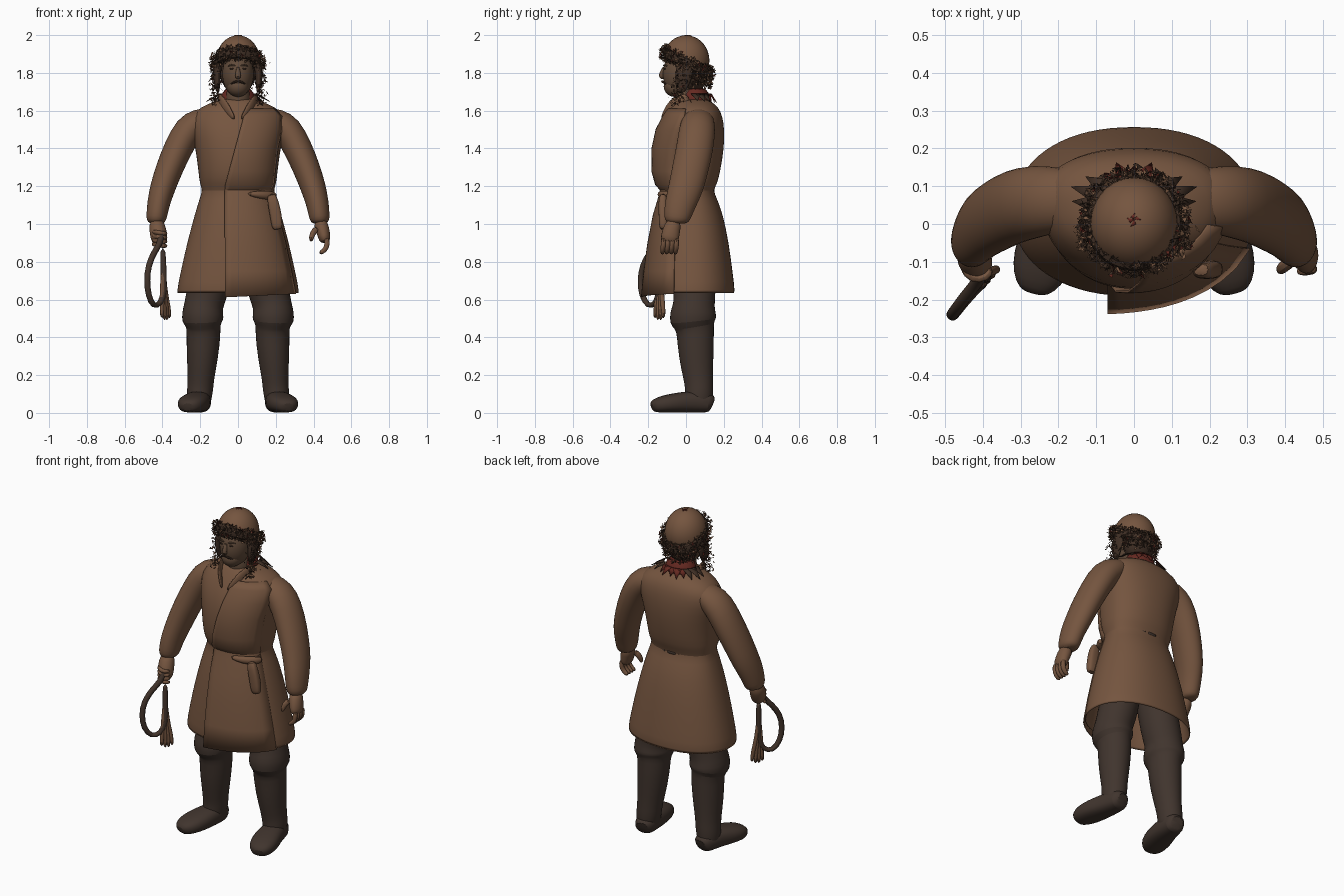
import bpy, bmesh, math, random
from mathutils import Vector
random.seed(4)

def material(name, rgb):
    m = bpy.data.materials.new(name)
    m.diffuse_color = (*rgb, 1)
    return m

COAT = material("coat brown", (0.178, 0.091, 0.05))
BOOT = material("dark leather", (0.052, 0.035, 0.027))
SKIN = material("weathered skin", (0.12, 0.07, 0.042))
FUR = material("dark fur", (0.05, 0.028, 0.018))
RED = material("red lining", (0.13, 0.022, 0.015))
WHIP = material("whip leather", (0.055, 0.034, 0.024))

def finish(name, bm, mats, solid=0, offset=-1, sub=0, recalc=True):
    if recalc:
        bmesh.ops.recalc_face_normals(bm, faces=bm.faces)
    me = bpy.data.meshes.new(name)
    bm.to_mesh(me)
    bm.free()
    ob = bpy.data.objects.new(name, me)
    bpy.context.collection.objects.link(ob)
    for m in mats:
        me.materials.append(m)
    if solid:
        md = ob.modifiers.new("thickness", 'SOLIDIFY')
        md.thickness, md.offset = solid, offset
    if sub:
        md = ob.modifiers.new("smooth", 'SUBSURF')
        md.levels = md.render_levels = sub
    return ob

def bridge(bm, rings, closed=True):
    vs = [[bm.verts.new(p) for p in r] for r in rings]
    n = len(vs[0])
    for a, b in zip(vs, vs[1:]):
        for i in range(n if closed else n - 1):
            j = (i + 1) % n
            bm.faces.new((a[i], a[j], b[j], b[i]))
    return vs

def power(c, e):
    return math.copysign(abs(c) ** e, c)

def tube(name, pts, mat, ref=(0, 1, 0), side=1, seg=14, n=2.0, sub=1):
    """Loft ellipses (x, y, z, r_side, r_ref) along a path."""
    P = [Vector((p[0] * side, p[1], p[2])) for p in pts]
    rings = []
    for i, p in enumerate(pts):
        d = (P[min(i + 1, len(P) - 1)] - P[max(i - 1, 0)]).normalized()
        v = Vector(ref)
        v = (v - d * v.dot(d)).normalized()
        u = v.cross(d)
        rings.append([P[i] + u * p[3] * power(math.cos(a), 2 / n) + v * p[4] * power(math.sin(a), 2 / n)
                      for a in (2 * math.pi * k / seg for k in range(seg))])
    bm = bmesh.new()
    vs = bridge(bm, rings)
    bm.faces.new(vs[0])
    bm.faces.new(vs[-1])
    return finish(name, bm, [mat], sub=sub)

def ball(name, c, r, mat, keep=None):
    bm = bmesh.new()
    bmesh.ops.create_uvsphere(bm, u_segments=28, v_segments=18, radius=1)
    for v in bm.verts:
        v.co = Vector(c) + Vector(v.co[i] * r[i] for i in range(3))
    if keep:
        bmesh.ops.bisect_plane(bm, geom=bm.verts[:] + bm.edges[:] + bm.faces[:],
                               plane_co=keep[0], plane_no=keep[1], clear_inner=True)
    return finish(name, bm, [mat])

# Coat body: z, half width, front y, back y, y of the widest point
COAT_RINGS = [
    (0.63, .328, -.195, .262, .03), (0.75, .304, -.19, .247, .03), (0.9, .27, -.18, .227, .03),
    (1.05, .23, -.16, .197, .03), (1.14, .202, -.138, .162, .03), (1.18, .188, -.13, .143, .03),
    (1.21, .203, -.155, .165, .03), (1.28, .21, -.174, .182, .03), (1.4, .225, -.172, .202, .04),
    (1.5, .25, -.15, .204, .06), (1.57, .25, -.115, .194, .07), (1.62, .2, -.085, .172, .06),
    (1.65, .12, -.06, .13, .04), (1.665, .08, -.05, .11, .03)]
EXP = 2.2

def coat_at(z):
    for a, b in zip(COAT_RINGS, COAT_RINGS[1:]):
        if z <= b[0]:
            t = (z - a[0]) / (b[0] - a[0])
            return [p + (q - p) * t for p, q in zip(a, b)]
    return COAT_RINGS[-1]

rings = []
for z, rx, yf, yb, yc in COAT_RINGS:
    ring = []
    for k in range(36):
        a = 2 * math.pi * k / 36
        s = power(math.sin(a), 2 / EXP)
        ring.append((rx * power(math.cos(a), 2 / EXP), yc + s * (yb - yc if s > 0 else yc - yf), z))
    rings.append(ring)
bm = bmesh.new()
bm.faces.new(bridge(bm, rings)[-1])
finish("coat_body", bm, [COAT], solid=0.012, sub=1)

# Overlapping front flap with its diagonal chest edge
def flap_row(z):
    _, rx, yf, yb, yc = coat_at(z)
    edge = -.07 + max(0, z - 1.2) * .27
    off = .008 + .036 * max(0, (1.15 - z) / .52)
    row = []
    for i in range(11):
        t = i / 10
        x = edge + (rx * .93 - edge) * t
        y = yc - (yc - yf) * (1 - abs(x / rx) ** EXP) ** (1 / EXP)
        row.append((x, y - off * (1 - t), z - (.018 * (1 - t) if z < .65 else 0)))
    return row

bm = bmesh.new()
bridge(bm, [flap_row(z) for z in (.63, .75, .9, 1.05, 1.14, 1.18, 1.21, 1.28, 1.4, 1.5, 1.57, 1.61)], closed=False)
finish("coat_front_flap", bm, [COAT], solid=0.006, offset=0)

# Belt showing in patches under the back blousing
bm = bmesh.new()
for a0 in (40, 62, 84, 106):
    rows = [[(.192 * math.cos(math.radians(a)), .03 + .119 * math.sin(math.radians(a)), z)
             for a in range(a0, a0 + 17, 4)] for z in (1.165, 1.188)]
    bridge(bm, rows, closed=False)
finish("back_belt", bm, [BOOT], solid=0.004, offset=0)

# Pouch and the tucked cloth above it
tube("pouch", [(.175, -.12, 1.16, .022, .018), (.185, -.125, 1.12, .03, .022), (.2, -.12, 1.05, .032, .025),
               (.208, -.12, .985, .03, .023), (.21, -.12, .97, .02, .015)], COAT, n=3)
tube("tucked_cloth", [(.05, -.14, 1.16, .015, .01), (.12, -.13, 1.155, .02, .022),
                      (.18, -.09, 1.15, .02, .025), (.2, -.05, 1.15, .012, .015)], COAT, ref=(0, 0, 1))

# Neck, collar and lapels
tube("neck", [(0, .02, 1.58, .07, .07), (0, .01, 1.66, .065, .065), (0, -.01, 1.74, .062, .065)], SKIN)
tube("collar_lining", [(0, .05, 1.62, .1, .085), (0, .05, 1.66, .095, .082), (0, .05, 1.73, .08, .065)], RED)
for s in (-1, 1):
    tube("lapel", [(.1, .02, 1.665, .01, .035), (.088, -.05, 1.65, .013, .035),
                   (.055, -.095, 1.605, .012, .028), (.018, -.13, 1.555, .006, .01)], COAT, ref=(0, 0, 1), side=s)

for s in (-1, 1):
    # Sleeves with gathered cuffs
    tube("sleeve", [(.12, .065, 1.58, .04, .07), (.2, .065, 1.545, .075, .088), (.262, .06, 1.505, .082, .098),
                    (.318, .047, 1.4, .078, .1), (.365, .022, 1.29, .073, .098), (.4, 0, 1.19, .068, .094),
                    (.421, -.03, 1.11, .061, .084), (.43, -.045, 1.045, .056, .074),
                    (.434, -.05, 1.018, .052, .066), (.434, -.05, 1.0, .035, .045)], COAT, side=s, seg=18)
    # Trousers, knee roll and boot shaft
    tube("leg_and_boot_shaft", [(.1, .04, .95, .1, .12), (.135, .045, .75, .11, .118), (.168, .045, .62, .11, .112),
                                (.182, .042, .57, .103, .11), (.187, .037, .525, .112, .125), (.187, .037, .485, .112, .126),
                                (.183, .045, .462, .09, .105), (.182, .05, .42, .092, .1), (.188, .053, .3, .085, .094),
                                (.197, .066, .17, .069, .077), (.2, .07, .13, .071, .076),
                                (.205, .068, .08, .066, .074), (.205, .068, .03, .06, .07)], BOOT, side=s, seg=18)
    tube("boot_foot", [(.197, .142, .045, .04, .04), (.2, .125, .055, .06, .055), (.21, .03, .06, .07, .06),
                       (.232, -.06, .053, .083, .053), (.25, -.125, .046, .077, .046), (.262, -.165, .037, .055, .036),
                       (.266, -.182, .03, .03, .022)], BOOT, ref=(0, 0, 1), side=s, n=2.5)

# Open left hand
tube("left_palm", [(.432, -.055, 1.02, .037, .037), (.445, -.075, .98, .038, .047), (.458, -.085, .93, .034, .05),
                   (.46, -.09, .9, .026, .046)], COAT)
for i in range(4):
    y = -.05 - .023 * i
    tube("left_finger", [(.468, y, .93, .017, .015), (.474, y, .89, .016, .015), (.46, y - .005, .86, .015, .014),
                         (.43, y - .006, .843, .012, .012)], COAT, seg=8)
tube("left_thumb", [(.42, -.095, .98, .02, .02), (.392, -.115, .95, .017, .018), (.385, -.125, .905, .012, .013)], COAT, seg=8)

# Right hand closed on the whip
tube("right_fist", [(-.432, -.055, 1.02, .037, .037), (-.427, -.08, .98, .045, .048), (-.418, -.105, .93, .048, .048),
                    (-.41, -.115, .885, .034, .034)], COAT)
for i in range(4):
    z = .96 - .022 * i
    tube("right_finger", [(-.455, -.11, z, .013, .013), (-.43, -.148, z - .005, .014, .013),
                          (-.39, -.143, z - .01, .013, .013), (-.378, -.115, z - .01, .011, .011)],
         COAT, ref=(0, 0, 1), seg=8)

# Coiled whip and its loose tails
coil = [(-.4, -.13, .96), (-.415, -.155, .89), (-.445, -.19, .85), (-.475, -.232, .78), (-.483, -.243, .7),
        (-.475, -.235, .62), (-.448, -.2, .56), (-.41, -.16, .575), (-.39, -.14, .64), (-.395, -.14, .75),
        (-.398, -.135, .88)]
tube("whip_coil", [(*p, .017, .017) for p in coil], WHIP, ref=(.74, -.67, 0), seg=10)
for i in range(4):
    a = i - 1.5
    tube("whip_tail", [(-.395, -.14, .8, .013, .013), (-.395 + .004 * a, -.14 + .006 * a, .65, .014, .014),
                       (-.385 + .012 * a, -.14 + .013 * a, .56, .013, .013),
                       (-.382 + .013 * a, -.142 + .015 * a, .48 + .012 * abs(a), .012, .012)], COAT, seg=8)

# Head and facial features
ball("head", (0, -.025, 1.795), (.083, .098, .125), SKIN)
ball("jaw", (0, -.058, 1.728), (.058, .06, .055), SKIN)
tube("nose", [(0, -.113, 1.835, .01, .01), (0, -.127, 1.8, .014, .014), (0, -.133, 1.783, .018, .016),
              (0, -.118, 1.767, .012, .01)], SKIN, seg=8)
for s in (-1, 1):
    tube("moustache", [(0, -.128, 1.757, .006, .007), (.02, -.123, 1.752, .007, .007), (.04, -.104, 1.74, .004, .004)],
         FUR, ref=(0, 0, 1), side=s, seg=8)
    ball("eye", (.032 * s, -.112, 1.822), (.012, .006, .005), FUR)
    tube("brow", [(.012, -.119, 1.838, .005, .005), (.035, -.112, 1.843, .006, .006), (.055, -.098, 1.836, .004, .004)],
         SKIN, ref=(0, 0, 1), side=s, seg=8)
ball("back_hair", (0, .035, 1.795), (.095, .08, .1), FUR)

# Cap dome, cut on a tilt
ball("cap_dome", (0, 0, 1.865), (.116, .124, .134), COAT, keep=((0, 0, 1.855), (0, .38, 1)))

# Fur band core
bm = bmesh.new()
rows = []
for k in range(36):
    a = 2 * math.pi * k / 36
    rows.append([((.11 + .018 * math.cos(b)) * math.cos(a), (.112 + .018 * math.cos(b)) * math.sin(a) + .005,
                  1.852 - .055 * math.sin(a) + .03 * math.sin(b)) for b in (math.pi * j / 4 for j in range(8))])
bridge(bm, rows + [rows[0]])
bmesh.ops.remove_doubles(bm, verts=bm.verts, dist=1e-5)
finish("fur_band", bm, [FUR])
for s in (-1, 1):
    tube("ear_flap", [(.1, 0, 1.87, .02, .04), (.112, -.01, 1.8, .022, .05), (.11, -.02, 1.74, .017, .04),
                      (.105, -.03, 1.69, .006, .015)], FUR, side=s)

# Loose fur tufts around the band, ear flaps and nape
bm = bmesh.new()
def tri(a, b, c, m):
    f = bm.faces.new([bm.verts.new(p) for p in (a, b, c)])
    f.material_index = m

def tuft(p, size):
    r = lambda: Vector(random.gauss(0, 1) for _ in range(3)).normalized()
    p = Vector(p)
    tri(p, p + r() * size, p + r() * size, random.choices((0, 1, 2), (10, 6, 1))[0])

for i in range(1300):
    a = random.uniform(0, 2 * math.pi)
    b = random.uniform(0, 2 * math.pi)
    tuft(((.117 + .026 * math.cos(b)) * math.cos(a), (.118 + .024 * math.cos(b)) * math.sin(a) + .005,
          1.852 - .055 * math.sin(a) + .036 * math.sin(b)), random.uniform(.012, .02))
for i in range(480):
    s, t = random.choice((-1, 1)), random.random() ** 1.5
    tuft((s * random.gauss(.122, .012), -.01 - .03 * t + random.gauss(0, .022), 1.85 - .22 * t), .016)
for i in range(300):
    a = random.uniform(.1, math.pi - .1)
    tuft((.108 * math.cos(a), .02 + .11 * math.sin(a), random.uniform(1.725, 1.83)), .018)
finish("fur_tufts", bm, [FUR, COAT, RED], recalc=False)

# Jagged collar fringe at the nape and a red tuft on the cap
bm = bmesh.new()
for i in range(11):
    a = math.radians(5 + 17 * i)
    c, s = math.cos(a), math.sin(a)
    w = .026
    red = abs(c) < .72
    reach = (.85 if i % 2 else .98) if red else (1.1 if i % 2 else 1)
    tri((.1 * c + w * s, .045 + .085 * s - w * c, 1.69), (.1 * c - w * s, .045 + .085 * s + w * c, 1.69),
        (.165 * reach * c, .05 + .12 * reach * s, 1.642 + .01 * (1 - s)), 0 if red else 1)
for a in (0, 1.4, 2.8, 4.2):
    tri((0, .012, 1.9995), (.02 * math.cos(a), .01 + .02 * math.sin(a), 1.998),
        (.012 * math.cos(a + 1), .01 + .012 * math.sin(a + 1), 1.999), 0)
finish("collar_fringe", bm, [RED, FUR], solid=0.003, offset=0, recalc=False)

# Smooth shading with sharp edges kept
for ob in bpy.context.scene.objects:
    ob.select_set(True)
    bpy.context.view_layer.objects.active = ob
bpy.ops.object.shade_smooth_by_angle(angle=math.radians(40))
